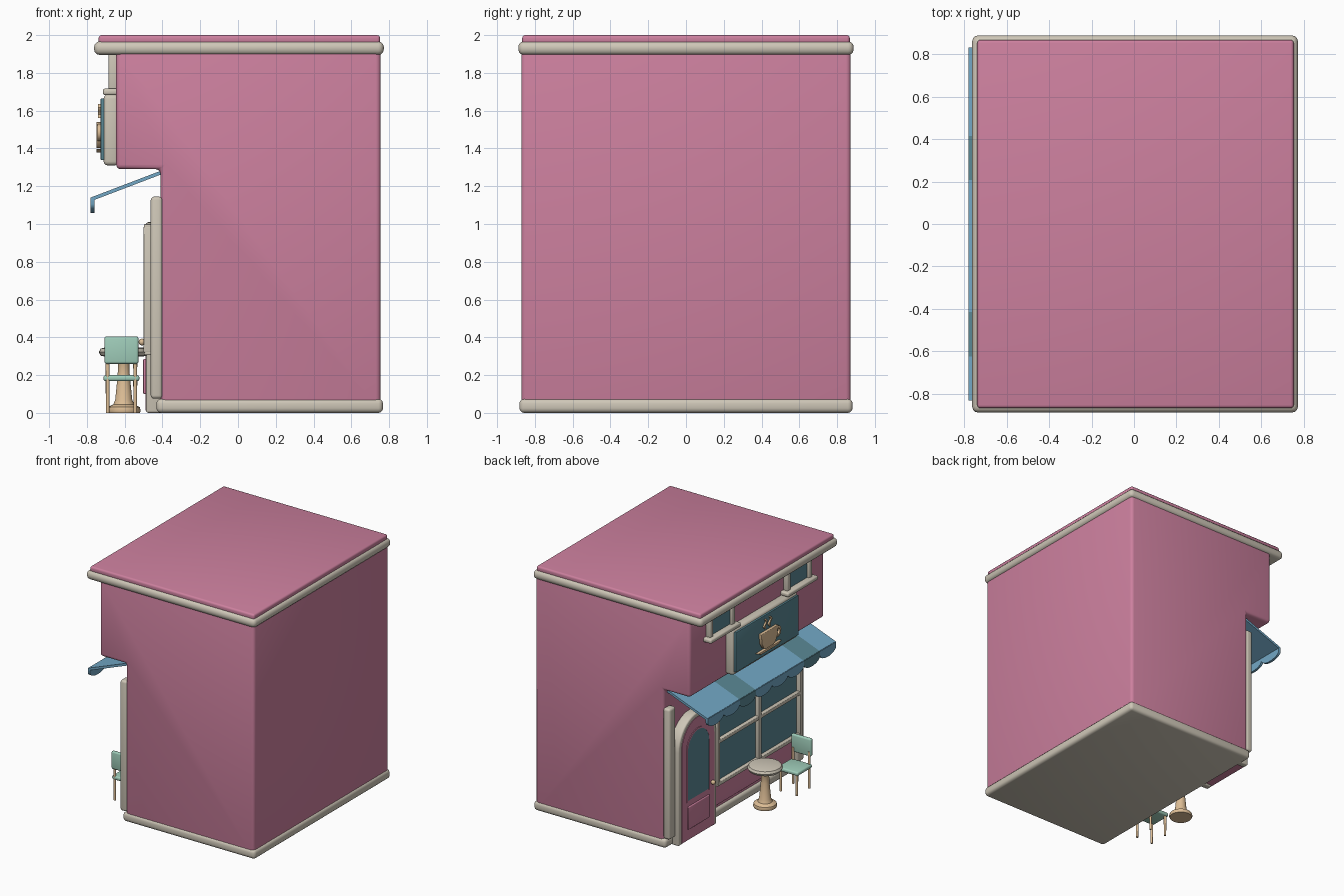
import bpy, bmesh, math

if "Cube" in bpy.data.objects:
    bpy.data.objects.remove(bpy.data.objects["Cube"])

def material(name, rgb):
    m = bpy.data.materials.new(name)
    m.diffuse_color = (*rgb, 1)
    m.use_nodes = True
    m.node_tree.nodes["Principled BSDF"].inputs["Base Color"].default_value = m.diffuse_color
    return m

PINK = material("pink wall", (0.61, 0.217, 0.345))
CREAM = material("cream trim", (0.62, 0.57, 0.475))
TEAL = material("teal glass", (0.102, 0.246, 0.296))
BLUE = material("blue awning", (0.17, 0.39, 0.56))
MINT = material("mint chair", (0.35, 0.61, 0.49))
TAN = material("tan wood", (0.73, 0.515, 0.305))

def finish(bm, name, mat, bevel=0.0, seg=3):
    bmesh.ops.recalc_face_normals(bm, faces=bm.faces)
    me = bpy.data.meshes.new(name)
    bm.to_mesh(me)
    bm.free()
    ob = bpy.data.objects.new(name, me)
    bpy.context.collection.objects.link(ob)
    me.materials.append(mat)
    bpy.ops.object.select_all(action='DESELECT')
    bpy.context.view_layer.objects.active = ob
    ob.select_set(True)
    if bevel:
        mod = ob.modifiers.new("bevel", 'BEVEL')
        mod.width, mod.segments = bevel, seg
        mod.limit_method, mod.angle_limit = 'ANGLE', math.radians(40)
        bpy.ops.object.modifier_apply(modifier="bevel")
    bpy.ops.object.shade_smooth_by_angle(angle=math.radians(40))
    return ob

def box(name, x, y, z, mat, bevel=0.0):
    """Box from (min, max) pairs."""
    bm = bmesh.new()
    bmesh.ops.create_cube(bm, size=1)
    for v in bm.verts:
        for i, (a, b) in enumerate((x, y, z)):
            v.co[i] = (a + b) / 2 + v.co[i] * (b - a)
    return finish(bm, name, mat, bevel)

def prism(name, pts, lo, hi, mat, axis='x', hole=None, bevel=0.0):
    """Extrude a (y, z) profile along x, or an (x, z) profile along y.
    An equally long inner profile turns it into an open band."""
    bm = bmesh.new()
    def vert(p):
        return bm.verts.new((lo, *p) if axis == 'x' else (p[0], lo, p[1]))
    a = [vert(p) for p in pts]
    if hole:
        b = [vert(p) for p in hole]
        for i in range(len(a) - 1):
            bm.faces.new((a[i], a[i + 1], b[i + 1], b[i]))
    else:
        bm.faces.new(a)
    out = bmesh.ops.extrude_face_region(bm, geom=bm.faces[:])
    for g in out['geom']:
        if isinstance(g, bmesh.types.BMVert):
            g.co['xyz'.index(axis)] += hi - lo
    return finish(bm, name, mat, bevel)

def lathe(name, prof, cx, cy, mat, n=32):
    """Revolve an (r, z) profile around a vertical axis."""
    bm = bmesh.new()
    rings = [[bm.verts.new((cx + r * math.cos(2 * math.pi * i / n),
                            cy + r * math.sin(2 * math.pi * i / n), z))
              for i in range(n)] for r, z in prof]
    for p, q in zip(rings, rings[1:]):
        for i in range(n):
            bm.faces.new((p[i], p[(i + 1) % n], q[(i + 1) % n], q[i]))
    bm.faces.new(rings[0])
    bm.faces.new(rings[-1])
    return finish(bm, name, mat)

def arch(cy, half, z0, spring, n=20):
    arc = [(cy + half * math.cos(math.pi * i / n), spring + half * math.sin(math.pi * i / n))
           for i in range(n + 1)]
    return [(cy + half, z0)] + arc + [(cy - half, z0)]

# Building shell with overhanging upper floor
prism("walls", [(-0.41, 0.01), (0.755, 0.01), (0.755, 1.93), (-0.645, 1.93), (-0.645, 1.29), (-0.41, 1.29)],
      -0.872, 0.872, PINK, 'y', bevel=0.025)
box("base_trim", (-0.432, 0.768), (-0.882, 0.882), (0, 0.075), CREAM, 0.025)
box("cornice", (-0.762, 0.772), (-0.888, 0.888), (1.895, 1.967), CREAM, 0.03)
box("roof", (-0.738, 0.752), (-0.867, 0.867), (1.95, 2.0), PINK, 0.015)
for s in (-1, 1):
    box("corner_post", (-0.462, -0.40), (s * 0.83 - 0.042, s * 0.83 + 0.042), (0.075, 1.145), CREAM, 0.018)

# Arched door
DY = 0.545
prism("door_frame", arch(DY, 0.245, 0, 0.765), -0.487, -0.40, CREAM,
      hole=arch(DY, 0.19, 0, 0.765), bevel=0.012)
prism("door_leaf", arch(DY, 0.21, 0.012, 0.765), -0.491, -0.42, PINK)
prism("door_glass_rim", arch(DY, 0.152, 0.325, 0.735), -0.496, -0.48, PINK,
      hole=arch(DY, 0.138, 0.325, 0.735))
prism("door_glass", arch(DY, 0.14, 0.335, 0.735), -0.495, -0.488, TEAL)
box("door_panel", (-0.502, -0.48), (DY - 0.14, DY + 0.14), (0.10, 0.285), PINK, 0.006)
bm = bmesh.new()
bmesh.ops.create_uvsphere(bm, u_segments=16, v_segments=10, radius=0.018)
bmesh.ops.translate(bm, verts=bm.verts, vec=(-0.508, 0.372, 0.375))
finish(bm, "door_knob", TAN)

# Shop window with glazing bars and a panel below
W0, W1, Z0, Z1 = -0.785, 0.285, 0.32, 0.985
box("shop_glass", (-0.465, -0.40), (W0, W1), (Z0, Z1), TEAL)
for y in (W0, (W0 + W1) / 2, W1):
    box("window_upright", (-0.5, -0.40), (y - 0.016, y + 0.016), (Z0, Z1), CREAM, 0.005)
for z in (Z0, 0.665, Z1):
    box("window_rail", (-0.498, -0.40), (W0 - 0.014, W1 + 0.014), (z - 0.014, z + 0.014), CREAM, 0.005)
box("lower_panel", (-0.425, -0.40), (W0, W1), (0.10, 0.28), PINK, 0.006)

# Striped awning with scalloped valance
N, HALF = 8, 0.83
step = 2 * HALF / N
for i in range(N):
    y1 = HALF - i * step
    y0 = y1 - step
    mat = TEAL if i in (2, 6) else BLUE
    prism("awning_stripe", [(-0.40, 1.285), (-0.775, 1.142), (-0.775, 1.122), (-0.40, 1.265)],
          y0, y1, mat, 'y')
    mid, r = (y0 + y1) / 2, step / 2
    scallop = [(mid + r * math.cos(math.pi * k / 12), 1.105 - 0.047 * math.sin(math.pi * k / 12))
               for k in range(13)]
    prism("valance_scallop", [(y0, 1.14), (y1, 1.14)] + scallop, -0.78, -0.76, mat)

# Upper windows
for s in (-1, 1):
    c = s * 0.5
    box("upper_glass", (-0.665, -0.63), (c - 0.13, c + 0.13), (1.71, 1.90), TEAL)
    for e in (-1, 1):
        y = c + e * 0.14
        box("upper_window_side", (-0.685, -0.63), (y - 0.022, y + 0.022), (1.70, 1.91), CREAM, 0.012)
    box("upper_window_head", (-0.685, -0.63), (c - 0.16, c + 0.16), (1.87, 1.91), CREAM, 0.012)
    box("upper_sill", (-0.715, -0.63), (c - 0.195, c + 0.195), (1.682, 1.717), CREAM, 0.012)

# Sign board with a cup relief
box("sign_board", (-0.712, -0.63), (-0.435, 0.405), (1.31, 1.685), CREAM, 0.022)
box("sign_panel", (-0.727, -0.70), (-0.42, 0.39), (1.338, 1.665), TEAL, 0.004)
prism("cup", [(0.095, 1.54), (0.085, 1.46), (0.06, 1.415), (0.03, 1.402),
              (-0.06, 1.402), (-0.09, 1.415), (-0.115, 1.46), (-0.125, 1.54)],
      -0.75, -0.72, TAN, bevel=0.005)
prism("saucer", [(0.14, 1.398), (0.10, 1.378), (-0.13, 1.378), (-0.17, 1.398)],
      -0.75, -0.72, TAN, bevel=0.004)
ring = [[(-0.125 + r * math.cos(math.pi * k / 8 + math.pi / 2 + math.pi),
          1.485 + r * math.sin(math.pi * k / 8 + math.pi / 2 + math.pi)) for k in range(9)]
        for r in (0.045, 0.027)]
ring = [[(2 * -0.125 - y if y > -0.125 else y, z) for y, z in p] for p in ring]
prism("cup_handle", ring[0], -0.745, -0.72, TAN, hole=ring[1])
for y in (0.02, -0.04):
    wave = [(y + 0.013 * math.sin(k * 0.8), 1.56 + 0.0095 * k) for k in range(9)]
    prism("steam", [(a + 0.009, b) for a, b in wave], -0.74, -0.72, TAN,
          hole=[(a - 0.009, b) for a, b in wave])

# Round table
TX, TY = -0.605, -0.16
lathe("table_top", [(0.10, 0.298), (0.122, 0.303), (0.132, 0.322), (0.122, 0.34), (0.10, 0.346)], TX, TY, CREAM)
lathe("table_base", [(0.085, 0), (0.09, 0.012), (0.085, 0.03), (0.055, 0.045), (0.045, 0.07),
                     (0.032, 0.2), (0.03, 0.27), (0.045, 0.3)], TX, TY, TAN)

# Chair facing the table
CX, CY = -0.617, -0.53
box("chair_seat", (CX - 0.095, CX + 0.095), (CY - 0.09, CY + 0.1), (0.168, 0.2), MINT, 0.012)
box("chair_back", (CX - 0.09, CX + 0.09), (CY - 0.105, CY - 0.075), (0.26, 0.405), MINT, 0.012)
for e in (-1, 1):
    for y, top in ((CY - 0.08, 0.30), (CY + 0.08, 0.18)):
        lathe("chair_leg", [(0.009, 0), (0.011, top)], CX + e * 0.073, y, TAN, 12)
